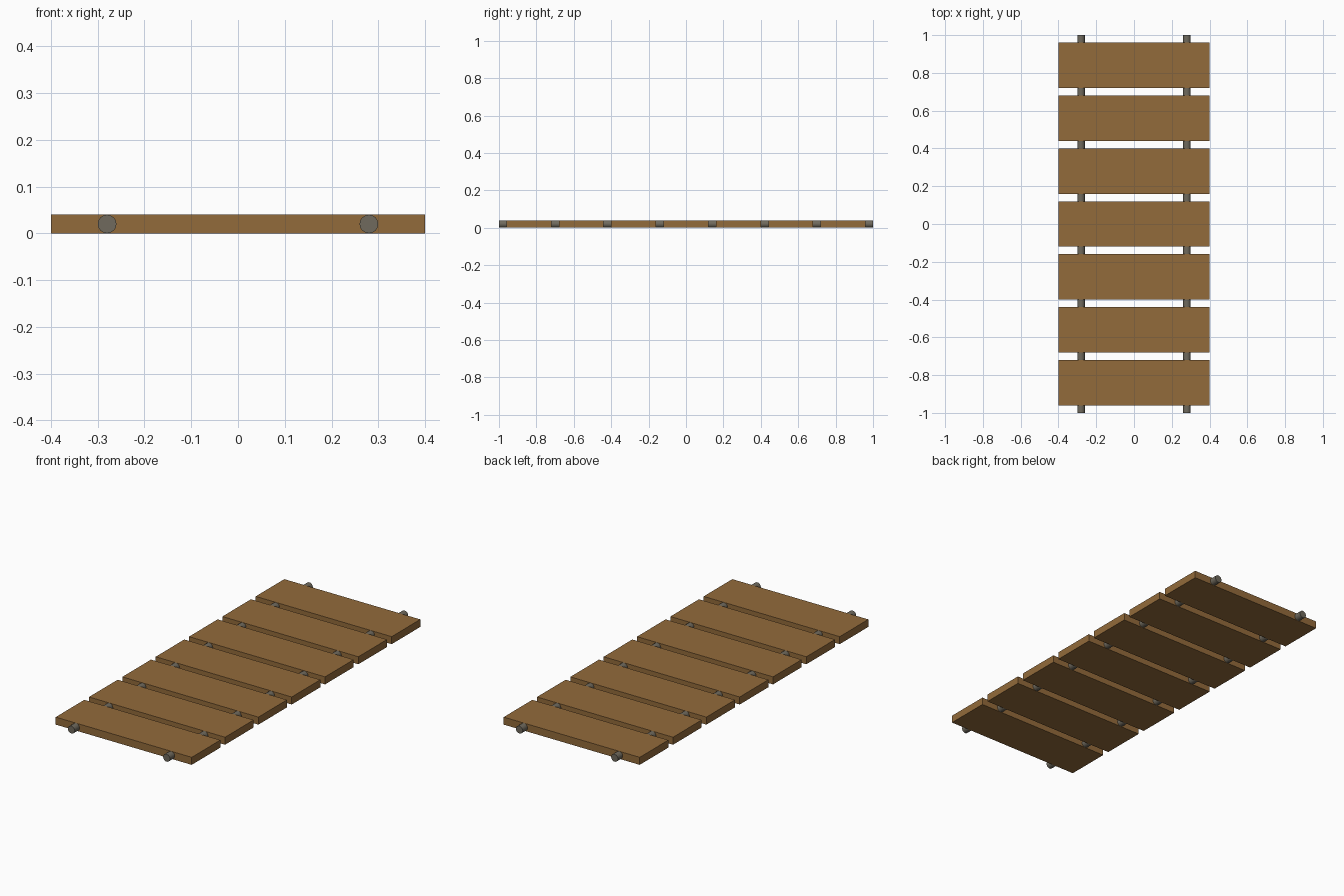
import bpy, math

if "Cube" in bpy.data.objects:
    bpy.data.objects.remove(bpy.data.objects["Cube"])


def material(name, rgb):
    m = bpy.data.materials.new(name)
    m.diffuse_color = (*rgb, 1)
    m.use_nodes = True
    m.node_tree.nodes["Principled BSDF"].inputs["Base Color"].default_value = m.diffuse_color
    return m


wood = material("brown wood", (0.29, 0.145, 0.043))
rope_grey = material("grey rope", (0.16, 0.143, 0.11))

# Seven evenly spaced planks
for i in range(7):
    bpy.ops.mesh.primitive_cube_add(size=1, location=(0, -0.84 + 0.28 * i, 0.02))
    plank = bpy.context.object
    plank.name = f"plank_{i + 1}"
    plank.scale = (0.8, 0.24, 0.04)
    bpy.ops.object.transform_apply(location=False, rotation=False, scale=True)
    plank.data.materials.append(wood)

# Two ropes running through the planks
for side, name in ((-1, "left_rope"), (1, "right_rope")):
    bpy.ops.mesh.primitive_cylinder_add(vertices=16, radius=0.02, depth=2,
                                        location=(0.28 * side, 0, 0.02),
                                        rotation=(math.pi / 2, 0, 0))
    rope = bpy.context.object
    rope.name = name
    rope.data.materials.append(rope_grey)
    bpy.ops.object.shade_smooth_by_angle(angle=math.radians(40))
